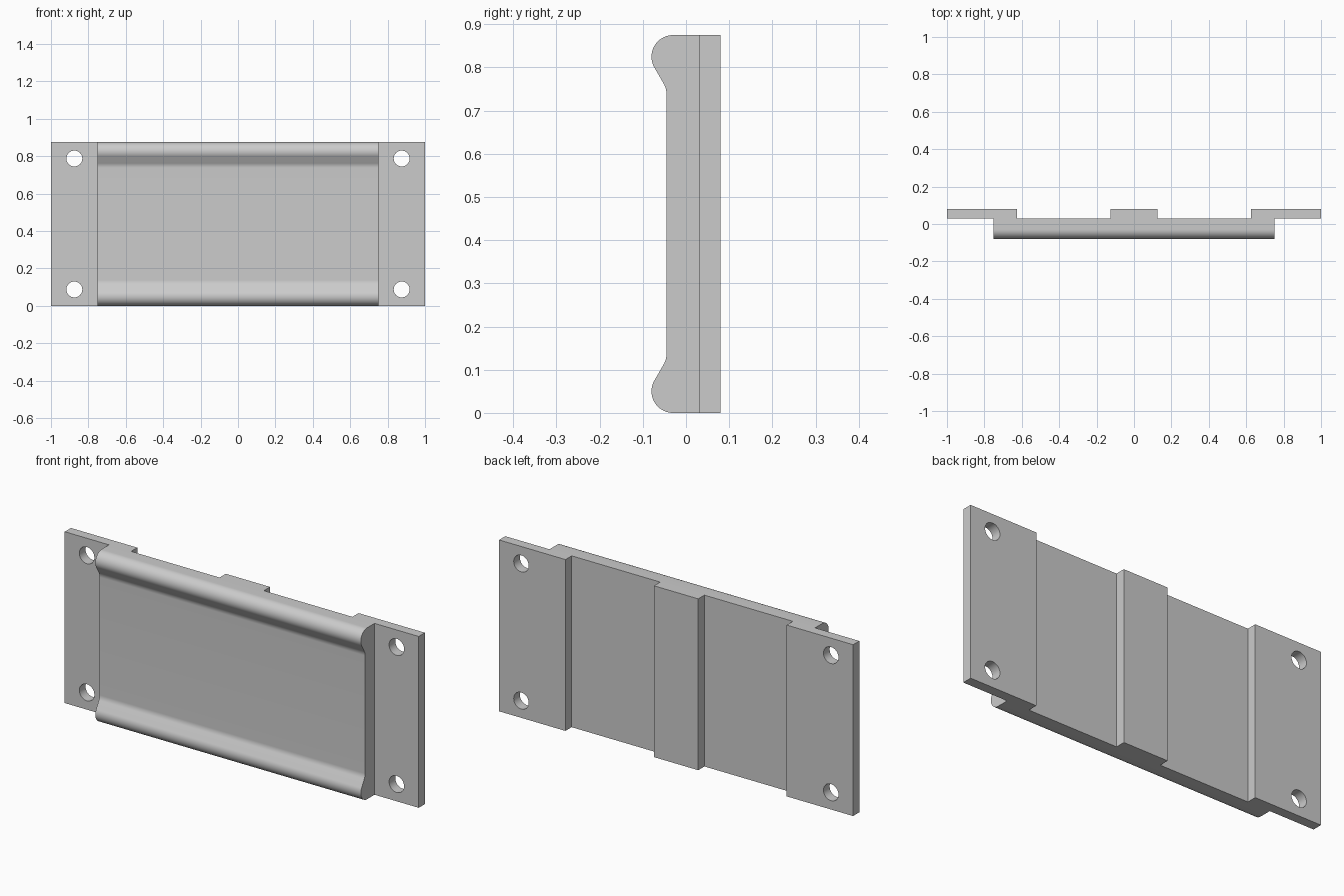
import bpy, bmesh
from math import cos, sin, radians
from mathutils import Vector

cube = bpy.data.objects.get("Cube")
if cube:
    bpy.data.objects.remove(cube, do_unlink=True)

HEIGHT = 0.875

grey = bpy.data.materials.new("plain grey")
grey.use_nodes = True
colour = (0.6, 0.6, 0.6, 1)
grey.diffuse_color = colour
grey.node_tree.nodes["Principled BSDF"].inputs["Base Color"].default_value = colour


def prism(name, points, direction):
    """Extrude a closed outline of 3D points along a direction."""
    bm = bmesh.new()
    face = bm.faces.new([bm.verts.new(p) for p in points])
    ext = bmesh.ops.extrude_face_region(bm, geom=[face])
    moved = [g for g in ext["geom"] if isinstance(g, bmesh.types.BMVert)]
    bmesh.ops.translate(bm, verts=moved, vec=Vector(direction))
    bmesh.ops.recalc_face_normals(bm, faces=bm.faces)
    mesh = bpy.data.meshes.new(name)
    bm.to_mesh(mesh)
    bm.free()
    mesh.materials.append(grey)
    obj = bpy.data.objects.new(name, mesh)
    bpy.context.collection.objects.link(obj)
    return obj


def arc(cy, cz, r, start, end, steps):
    angles = [radians(start + (end - start) * i / steps) for i in range(steps + 1)]
    return [(cy + r * cos(a), cz + r * sin(a)) for a in angles]


def cut(target, cutter):
    cutter.hide_render = True
    mod = target.modifiers.new("cut", "BOOLEAN")
    mod.operation = "DIFFERENCE"
    mod.solver = "EXACT"
    mod.object = cutter
    bpy.context.view_layer.objects.active = target
    bpy.ops.object.modifier_apply(modifier=mod.name)
    bpy.data.objects.remove(cutter, do_unlink=True)


# Plan outline: thick middle, thin side flanges, two grooves in the back
half = [(0.125, 0.03), (0.125, 0.08)]
right = [(0.75, -0.1), (0.75, 0.03), (1, 0.03), (1, 0.08),
         (0.625, 0.08), (0.625, 0.03)] + half
outline = right + [(-x, y) for x, y in reversed(right)]
# order of the mirrored half runs back to the front corner
# (0.125, 0.03) then (0.125, 0.08) crosses the middle pad to the other side
plate = prism("mounting_plate", [(x, y, 0) for x, y in outline], (0, 0, HEIGHT))

# Front contour: rounded lip, sloped flank and fillet, mirrored top to bottom
upper = arc(-0.03, 0.825, 0.05, 90, 210, 20) + arc(-0.095, 0.7376, 0.05, 30, 0, 8)
lower = [(y, HEIGHT - z) for y, z in reversed(upper)]
contour = [(-0.2, 1), (-0.03, 1)] + upper + lower + [(-0.03, -0.1), (-0.2, -0.1)]
cut(plate, prism("front_cutter", [(-1.1, y, z) for y, z in contour], (2.2, 0, 0)))

# Four screw holes
for x in (-0.875, 0.875):
    for z in (0.0875, HEIGHT - 0.0875):
        ring = arc(x, z, 0.0425, 0, 348.75, 31)
        cut(plate, prism("hole_cutter", [(px, 0, pz) for px, pz in ring], (0, 0.2, 0)))

bpy.ops.object.select_all(action="DESELECT")
plate.select_set(True)
bpy.context.view_layer.objects.active = plate
bpy.ops.object.shade_smooth_by_angle(angle=radians(25))
